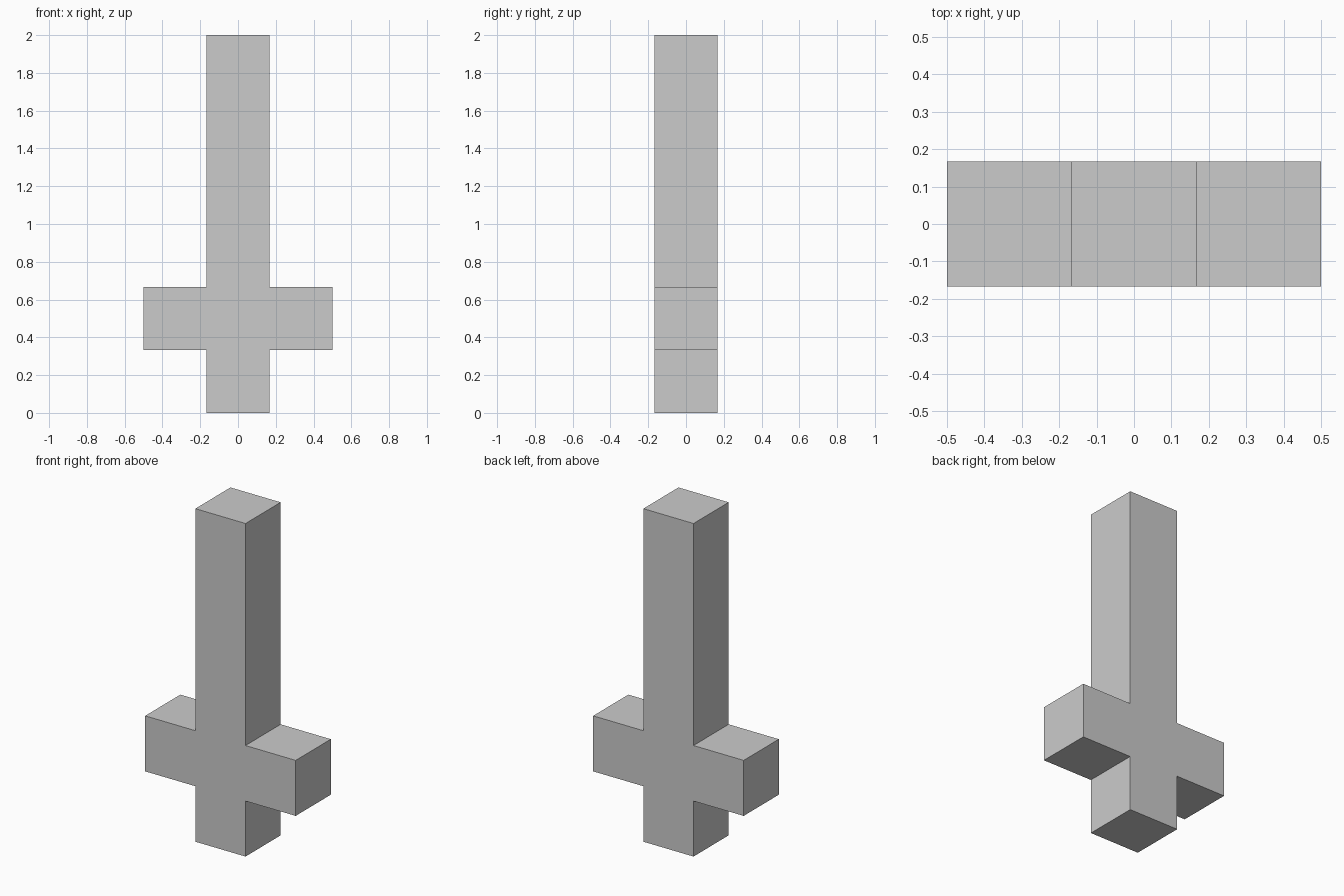
import bpy
import bmesh

if "Cube" in bpy.data.objects:
    bpy.data.objects.remove(bpy.data.objects["Cube"])

U = 1 / 3  # side of the square bar section
H = U / 2

# Right half of the cross outline (x, z), mirrored for the left half
right = [(H, 0), (H, U), (H + U, U), (H + U, 2 * U), (H, 2 * U), (H, 2)]
outline = right + [(-x, z) for x, z in reversed(right)]

# Cross: one flat outline extruded through its depth
bm = bmesh.new()
face = bm.faces.new([bm.verts.new((x, -H, z)) for x, z in outline])
extruded = bmesh.ops.extrude_face_region(bm, geom=[face], use_keep_orig=True)
moved = [v for v in extruded["geom"] if isinstance(v, bmesh.types.BMVert)]
bmesh.ops.translate(bm, vec=(0, U, 0), verts=moved)
bmesh.ops.recalc_face_normals(bm, faces=bm.faces)

mesh = bpy.data.meshes.new("cross")
bm.to_mesh(mesh)
bm.free()
bpy.context.collection.objects.link(bpy.data.objects.new("cross", mesh))
